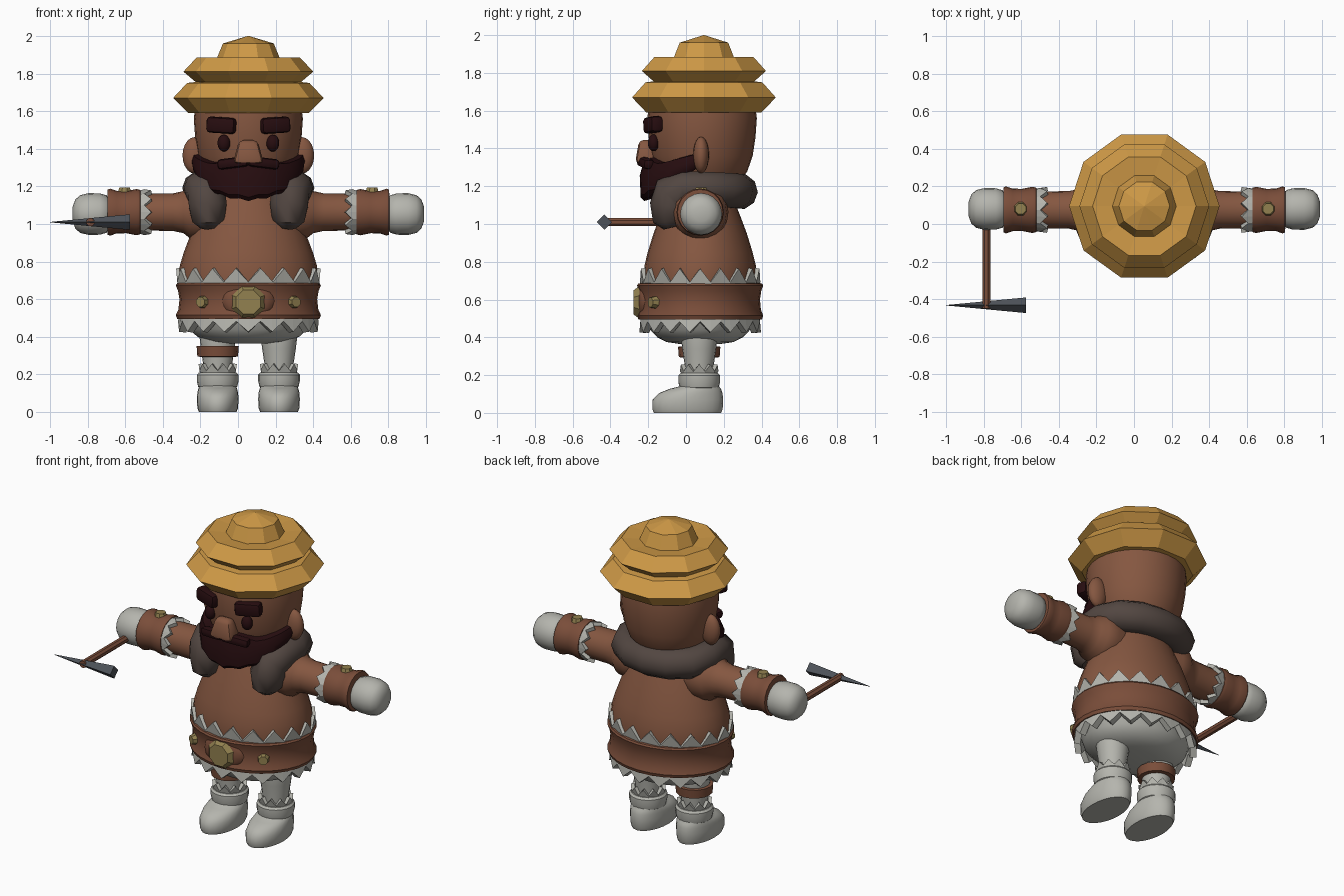
import bpy, bmesh, math
from mathutils import Vector, Matrix

if "Cube" in bpy.data.objects:
    bpy.data.objects.remove(bpy.data.objects["Cube"])

CX = 0.055          # symmetry axis of the figure


def mat(name, rgb):
    m = bpy.data.materials.new(name)
    m.diffuse_color = (*rgb, 1)
    m.use_nodes = True
    m.node_tree.nodes["Principled BSDF"].inputs["Base Color"].default_value = m.diffuse_color
    return m


BROWN = mat("warm_brown", (0.235, 0.095, 0.052))
LEATHER = mat("leather_brown", (0.195, 0.075, 0.042))
STRAW = mat("golden_yellow", (0.62, 0.32, 0.062))
BRASS = mat("brass", (0.29, 0.22, 0.08))
WHITE = mat("pale_grey", (0.46, 0.46, 0.42))
FUR = mat("fur_grey_brown", (0.085, 0.062, 0.053))
HAIR = mat("dark_hair", (0.02, 0.004, 0.005))
STEEL = mat("dark_steel", (0.075, 0.085, 0.1))


def finish(name, bm, m, smooth=True, angle=40):
    bmesh.ops.recalc_face_normals(bm, faces=bm.faces)
    me = bpy.data.meshes.new(name)
    bm.to_mesh(me)
    bm.free()
    ob = bpy.data.objects.new(name, me)
    bpy.context.collection.objects.link(ob)
    me.materials.append(m)
    if smooth:
        bpy.ops.object.select_all(action='DESELECT')
        bpy.context.view_layer.objects.active = ob
        ob.select_set(True)
        bpy.ops.object.shade_smooth_by_angle(angle=math.radians(angle))
    return ob


def loft(name, rows, m, n=24, at=(CX, 0, 0), sy=1, smooth=True, closed=False, side=0, angle=40):
    """Rows of (height, radius, [y radius], [y shift], [zigzag]); side = +-1 lays it along x."""
    bm = bmesh.new()
    rings = []
    for row in rows:
        h, rx = row[0], row[1]
        ry = row[2] if len(row) > 2 and row[2] else rx * sy
        dy = row[3] if len(row) > 3 else 0
        zig = row[4] if len(row) > 4 else 0
        ring = []
        for i in range(n):
            a = 2 * math.pi * i / n
            u, v, w = rx * math.cos(a), ry * math.sin(a) + dy, h + zig * (-1) ** i
            p = (side * w, v, u) if side else (u, v, w)
            ring.append(bm.verts.new(Vector(p) + Vector(at)))
        rings.append(ring)
    pairs = list(zip(rings, rings[1:])) + ([(rings[-1], rings[0])] if closed else [])
    for r0, r1 in pairs:
        for i in range(n):
            j = (i + 1) % n
            bm.faces.new((r0[i], r0[j], r1[j], r1[i]))
    if not closed:
        bm.faces.new(rings[0])
        bm.faces.new(rings[-1])
    return finish(name, bm, m, smooth, angle)


def ellipsoid(name, at, size, m, seg=16):
    bm = bmesh.new()
    bmesh.ops.create_uvsphere(bm, u_segments=seg, v_segments=10, radius=1,
                              matrix=Matrix.Translation(at) @ Matrix.Diagonal((*size, 1)))
    return finish(name, bm, m)


def stud(name, at, direction, r, h, m=BRASS, n=8, top=0.75):
    rot = Vector(direction).to_track_quat('Z', 'Y').to_matrix().to_4x4()
    bm = bmesh.new()
    bmesh.ops.create_cone(bm, cap_ends=True, segments=n, radius1=r, radius2=r * top, depth=h,
                          matrix=Matrix.Translation(at) @ rot @ Matrix.Rotation(math.pi / n, 4, 'Z'))
    return finish(name, bm, m, False)


def box(name, at, size, m, bevel=0.02, taper=1):
    bm = bmesh.new()
    bmesh.ops.create_cube(bm, size=1)
    for v in bm.verts:
        if v.co.z > 0:
            v.co.x *= taper
            v.co.y *= 0.6 if taper < 1 else 1
        v.co = Vector(v.co[i] * size[i] + at[i] for i in range(3))
    bmesh.ops.bevel(bm, geom=bm.edges[:], offset=bevel, segments=2, affect='EDGES', profile=0.5)
    return finish(name, bm, m)


# Tiered faceted hat
loft("hat", [(1.59, .32), (1.67, .40), (1.75, .325), (1.755, .28), (1.81, .345), (1.885, .275),
             (1.875, .17), (1.96, .135), (2.0, .002)], STRAW, 10, (CX, .095, 0), smooth=False)

# Head and face
loft("head", [(1.14, .12), (1.2, .19), (1.28, .24), (1.36, .268), (1.46, .283), (1.56, .29), (1.64, .28)],
     BROWN, 28, (CX, .085, 0))
box("nose", (CX, -.215, 1.383), (.165, .11, .125), BROWN, .025, .6)
for s in (-1, 1):
    ellipsoid("ear", (CX + s * .285, .08, 1.365), (.065, .042, .097), BROWN)
    ob = box("eyebrow", (0, 0, 0), (.16, .07, .085), HAIR)
    ob.location = (CX + s * .142, -.175, 1.525)
    ob.rotation_euler = (0, s * -.06, s * .3)
    ellipsoid("eye", (CX + s * .13, -.172, 1.43), (.034, .03, .045), HAIR)

# Beard: a thick strip wrapped round the jaw
KEYS = [(0, 1.365, 1.13), (20, 1.35, 1.145), (40, 1.325, 1.175), (62, 1.35, 1.235), (90, 1.385, 1.31)]


def key(a, col):
    a = abs(a)
    for k0, k1 in zip(KEYS, KEYS[1:]):
        if a <= k1[0]:
            t = (a - k0[0]) / (k1[0] - k0[0])
            return k0[col] * (1 - t) + k1[col] * t


bm = bmesh.new()
sections = []
for i in range(19):
    a = -84 + i * 168 / 18
    top, bot = key(a, 1), key(a, 2)
    if i % 2:
        bot -= .008
    bulge = .03 * math.cos(math.radians(a))
    prof = [(.25, top), (.293 + bulge * .3, top - .008), (.30 + bulge, top * .55 + bot * .45),
            (.295 + bulge, bot + .02), (.275 + bulge, bot), (.20, bot + .03)]
    c, s = math.cos(math.radians(a)), math.sin(math.radians(a))
    sections.append([bm.verts.new((CX + r * s, .085 - r * c, z)) for r, z in prof])
for r0, r1 in zip(sections, sections[1:]):
    for i in range(6):
        bm.faces.new((r0[i], r0[(i + 1) % 6], r1[(i + 1) % 6], r1[i]))
bm.faces.new(sections[0])
bm.faces.new(sections[-1])
finish("beard", bm, HAIR)
for s in (-1, 1):
    ob = box("moustache", (0, 0, 0), (.17, .06, .055), HAIR)
    ob.location = (CX + s * .08, -.215, 1.325)
    ob.rotation_euler = (0, s * .12, s * .25)

# Fur collar: tube round the neck ending in two front lobes
half = [(.21, -.075, .985, .45), (.213, -.085, 1.02, .85), (.216, -.085, 1.10, 1.0), (.222, -.07, 1.165, 1.0),
        (.25, 0, 1.19, .9), (.262, .1, 1.19, .85), (.22, .2, 1.18, .9), (.12, .265, 1.175, .9)]
path = half + [(0, .285, 1.172, .9)] + [(-x, y, z, r) for x, y, z, r in reversed(half)]
cu = bpy.data.curves.new("fur_collar", 'CURVE')
cu.dimensions = '3D'
cu.bevel_depth, cu.bevel_resolution, cu.use_fill_caps = .106, 3, True
sp = cu.splines.new('POLY')
sp.points.add(len(path) - 1)
for p, (x, y, z, r) in zip(sp.points, path):
    p.co, p.radius = (x + CX, y, z, 1), r
collar = bpy.data.objects.new("fur_collar", cu)
bpy.context.collection.objects.link(collar)
cu.materials.append(FUR)
bpy.ops.object.select_all(action='DESELECT')
bpy.context.view_layer.objects.active = collar
collar.select_set(True)
bpy.ops.object.convert(target='MESH')
bpy.ops.object.shade_smooth_by_angle(angle=math.radians(45))

# Coat, underskirt and belt
MID = (CX, .075, 0)
loft("coat", [(.5, .35), (.7, .372), (.78, .364), (.85, .343), (.95, .305), (1.03, .268), (1.12, .225),
              (1.22, .17), (1.3, .12)], BROWN, 28, MID, .81)
loft("underskirt", [(.365, .13), (.375, .21), (.4, .27), (.44, .315), (.52, .345)], WHITE, 28, MID, .84)
loft("belt", [(.505, .34), (.495, .378), (.515, .386), (.545, .372), (.6, .366), (.645, .374), (.675, .386),
              (.685, .378), (.69, .34)], LEATHER, 28, MID, .865)
loft("waist_trim_upper", [(.66, .372), (.728, .384, 0, 0, .036), (.732, .345, 0, 0, .036), (.66, .34)],
     WHITE, 36, MID, .83, False, True)
loft("waist_trim_lower", [(.52, .365), (.455, .374, 0, 0, .028), (.45, .335, 0, 0, .028), (.52, .33)],
     WHITE, 36, MID, .86, False, True)
ellipsoid("belt_front_bulge", (CX, -.215, .59), (.14, .045, .105), LEATHER)
stud("belt_buckle", (CX, -.262, .585), (0, -1, 0), .093, .03)
for s in (-1, 1):
    stud("belt_stud", (CX + s * .245, -.172, .585), (s * .6, -1, 0), .037, .04)

# Arms, cuffs, hands
ARM = (CX, .075, 1.063)
for s in (-1, 1):
    loft("arm", [(.1, .11), (.24, .15), (.31, .14), (.345, .112), (.4, .1), (.6, .097)], BROWN, 20, ARM, side=s)
    loft("cuff", [(.57, .10), (.575, .118), (.595, .123), (.65, .112), (.7, .113), (.735, .125), (.748, .12),
                  (.75, .09)], LEATHER, 20, ARM, side=s)
    loft("cuff_trim", [(.585, .112), (.535, .122, 0, 0, .018), (.53, .1, 0, 0, .018), (.585, .095)],
         WHITE, 20, ARM, side=s, smooth=False, closed=True)
    loft("hand", [(.735, .075), (.755, .1), (.79, .11), (.85, .111), (.895, .1), (.92, .077), (.934, .04)],
         WHITE, 20, (CX, .08, 1.053), side=s, angle=60)
    stud("cuff_stud", (CX + s * .658, .08, 1.178), (0, 0, 1), .04, .03)

# Legs and boots
for s in (-1, 1):
    at = (CX + s * .163, .07, 0)
    loft("leg", [(.18, .073), (.26, .078), (.34, .09), (.42, .099), (.48, .095)], WHITE, 20, at)
    loft("boot_foot", [(0, .1, .178, -.062), (.02, .108, .186, -.062), (.07, .111, .187, -.06),
                       (.105, .108, .168, -.045), (.128, .102, .135, -.02), (.14, .095, .105, 0),
                       (.16, .09, .09, .01)], WHITE, 24, at, angle=60)
    loft("boot_cuff", [(.125, .09), (.135, .104), (.165, .111), (.198, .111), (.21, .1), (.212, .08)],
         WHITE, 20, at)
    loft("boot_trim", [(.205, .093), (.238, .102, 0, 0, .018), (.24, .08, 0, 0, .018), (.205, .075)],
         WHITE, 20, at, smooth=False, closed=True)
loft("leg_strap", [(.293, .08), (.295, .108), (.35, .112), (.353, .08)], LEATHER, 16, (CX - .163, .07, 0))

# Pick held in one hand: shaft and four-sided spike
stud("pick_shaft", (-.785, -.2, 1.01), (0, -1, 0), .023, .5, LEATHER, 8, 1)
loft("pick_spike", [(-1.0, .001), (-.78, .022), (-.59, .04), (-.574, .04)], STEEL, 4,
     (0, -.432, 1.01), side=1, smooth=False)
